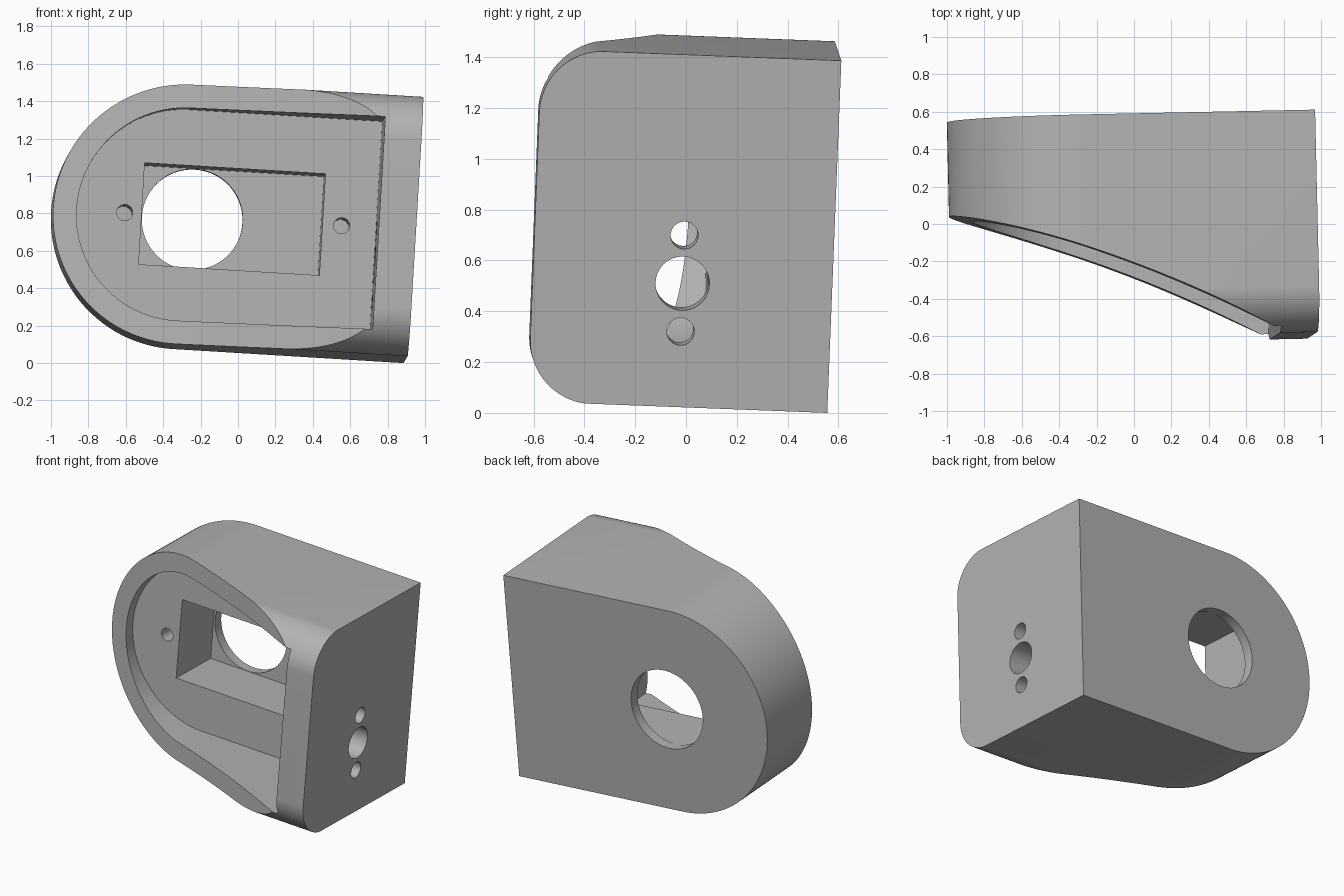
import bpy, math
from mathutils import Matrix, Vector

cube = bpy.data.objects.get("Cube")
if cube:
    bpy.data.objects.remove(cube, do_unlink=True)

H, W, D = 1.39, 1.93, 1.18      # height, width, depth of the bracket
MID = H / 2
WALL = 0.2                      # side wall thickness

grey = bpy.data.materials.new("plain_grey")
grey.use_nodes = True
grey.diffuse_color = (0.45, 0.45, 0.45, 1)
grey.node_tree.nodes["Principled BSDF"].inputs["Base Color"].default_value = (0.45, 0.45, 0.45, 1)


def arc(cu, cv, r, a0, a1, n):
    """Points on an arc, angles in degrees."""
    angles = [math.radians(a0 + (a1 - a0) * i / n) for i in range(n + 1)]
    return [(cu + r * math.cos(a), cv + r * math.sin(a)) for a in angles]


def circle(cu, cv, r, n=64):
    return arc(cu, cv, r, 0, 360 * (n - 1) / n, n - 1)


def prism(name, pts, axis, lo, hi):
    """Extrude a closed 2D outline along the given axis from lo to hi."""
    def place(u, v, w):
        return {"x": (w, u, v), "y": (u, w, v), "z": (u, v, w)}[axis]
    n = len(pts)
    verts = [place(u, v, w) for w in (lo, hi) for u, v in pts]
    faces = [list(range(n)), list(range(n, 2 * n))]
    faces += [[i, (i + 1) % n, n + (i + 1) % n, n + i] for i in range(n)]
    mesh = bpy.data.meshes.new(name)
    mesh.from_pydata(verts, [], faces)
    mesh.materials.append(grey)
    obj = bpy.data.objects.new(name, mesh)
    bpy.context.collection.objects.link(obj)
    bpy.context.view_layer.objects.active = obj
    obj.select_set(True)
    bpy.ops.object.mode_set(mode="EDIT")
    bpy.ops.mesh.select_all(action="SELECT")
    bpy.ops.mesh.normals_make_consistent(inside=False)
    bpy.ops.object.mode_set(mode="OBJECT")
    obj.select_set(False)
    return obj


def combine(obj, tool, operation):
    bpy.context.view_layer.objects.active = obj
    mod = obj.modifiers.new("cut", "BOOLEAN")
    mod.operation, mod.solver, mod.object = operation, "EXACT", tool
    bpy.ops.object.modifier_apply(modifier=mod.name)
    bpy.data.objects.remove(tool, do_unlink=True)


def d_shape(inset, right):
    """Outline with a half-round left end and a straight right end."""
    return [(right, inset), (right, H - inset)] + arc(MID - W, MID, MID - inset, 90, 270, 96)


def front_y(x):
    """Hollow sweep of the front edge, from the thin left end to the side wall."""
    t = (x + W) / (W - WALL)
    return -0.505 - 0.665 * t + 0.28 * t * (1 - t)


# Body: rounded-end plate, swept front and rounded front corners
body = prism("bracket_body", d_shape(0, 0), "y", -1.5, 0)
left = -W - 0.1
sweep = [left + (-WALL - left) * i / 40 for i in range(41)]
profile = [(0.1, 0.1), (left, 0.1)] + [(x, front_y(x)) for x in sweep]
profile += [(-WALL, -D), (0.1, -D)]
combine(body, prism("sweep_tool", profile, "z", -0.1, H + 0.1), "INTERSECT")
R, E = 0.25, 0.001
side = [(0.2, -E), (0.2, H + E)] + arc(R - D, H + E - R, R, 90, 180, 32) + arc(R - D, R - E, R, 180, 270, 32)
combine(body, prism("corner_tool", side, "x", -W - 0.2, 0.2), "INTERSECT")

# Front pocket, rectangular recess and round back opening
combine(body, prism("pocket_tool", d_shape(0.125, -WALL), "y", -2, -0.46), "DIFFERENCE")
x0, x1, h = -1.455, -0.487, 0.272
recess = [(x0, MID - h), (x1, MID - h), (x1, MID + h), (x0, MID + h)]
combine(body, prism("recess_tool", recess, "y", -0.6, -0.07), "DIFFERENCE")
combine(body, prism("opening_tool", circle(-1.175, MID, 0.27, 96), "y", -0.2, 0.2), "DIFFERENCE")

# Blind screw holes in the pocket floor
for x in (-1.546, -0.384):
    combine(body, prism("screw_tool", circle(x, MID, 0.043, 32), "y", -0.6, -0.2), "DIFFERENCE")

# Holes through the side wall
for z, r in ((0.678, 0.054), (0.488, 0.106), (0.298, 0.054)):
    combine(body, prism("side_hole_tool", circle(-D / 2, z, r, 48), "x", -WALL - 0.1, 0.1), "DIFFERENCE")

# Slight tilt of the whole part, then smooth shading with sharp edges
up = Vector((0.06, 0.04, 1)).normalized()
across = Vector((1, 0.023, 0))
across = (across - up * across.dot(up)).normalized()
back = up.cross(across)
tilt = Matrix((across, back, up)).transposed().to_4x4()
body.data.transform(Matrix.Translation((0.885, 0.556, 0)) @ tilt)
lowest = min(v.co.z for v in body.data.vertices)
body.data.transform(Matrix.Translation((0, 0, -lowest)))
bpy.context.view_layer.objects.active = body
body.select_set(True)
bpy.ops.object.shade_smooth_by_angle(angle=math.radians(25))
